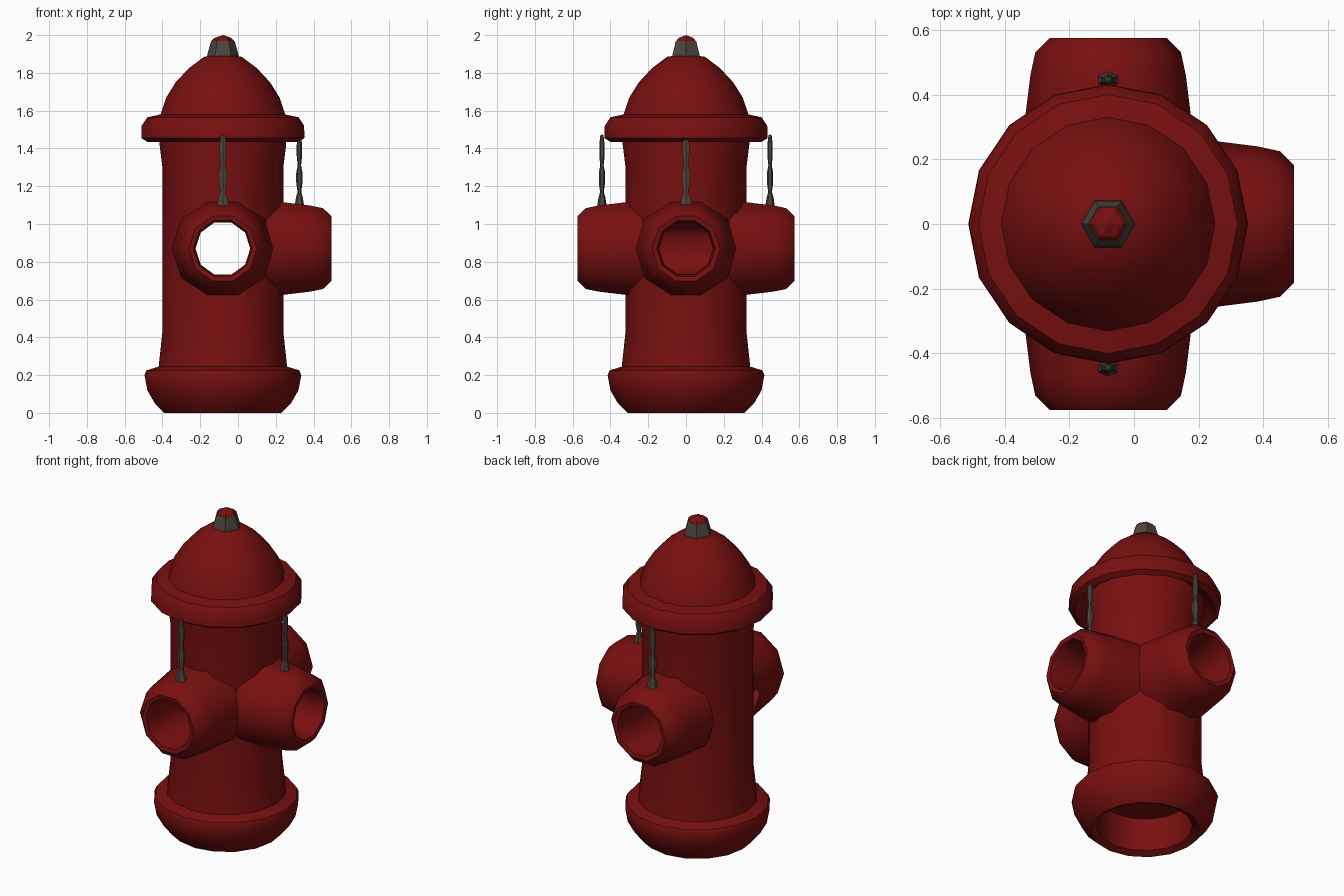
import bpy, bmesh, math
from mathutils import Matrix, Vector

cube = bpy.data.objects.get("Cube")
if cube:
    bpy.data.objects.remove(cube)

AXIS = Vector((-0.08, 0, 0))      # the barrel stands off centre
PORT_Z = 0.87


def material(name, rgb):
    m = bpy.data.materials.new(name)
    m.use_nodes = True
    m.diffuse_color = (*rgb, 1)
    m.node_tree.nodes["Principled BSDF"].inputs["Base Color"].default_value = (*rgb, 1)
    return m


RED = material("hydrant red", (0.19, 0.005, 0.005))
GREY = material("worn iron", (0.075, 0.06, 0.048))


def revolve(name, profile, sides, mat, matrix=Matrix(), turn=0.0):
    """Spin (radius, height) points round z; a zero radius closes the end."""
    bm = bmesh.new()
    rings = []
    for r, z in profile:
        count = sides if r > 0 else 1
        rings.append([bm.verts.new((r * math.cos(turn + math.tau * i / sides),
                                    r * math.sin(turn + math.tau * i / sides), z))
                      for i in range(count)])
    for a, b in zip(rings, rings[1:]):
        for i in range(sides):
            j = (i + 1) % sides
            loop = [a[i % len(a)], a[j % len(a)], b[j % len(b)], b[i % len(b)]]
            bm.faces.new(list(dict.fromkeys(loop)))
    bmesh.ops.recalc_face_normals(bm, faces=bm.faces)
    bm.transform(matrix)
    mesh = bpy.data.meshes.new(name)
    bm.to_mesh(mesh)
    bm.free()
    mesh.materials.append(mat)
    obj = bpy.data.objects.new(name, mesh)
    bpy.context.collection.objects.link(obj)
    return obj


def smooth(obj, degrees=40):
    bpy.ops.object.select_all(action="DESELECT")
    obj.select_set(True)
    bpy.context.view_layer.objects.active = obj
    bpy.ops.object.shade_smooth_by_angle(angle=math.radians(degrees))


def outward(angle):
    """Lay a z-axis part out sideways from the barrel at port height."""
    return (Matrix.Translation(AXIS + Vector((0, 0, PORT_Z)))
            @ Matrix.Rotation(angle, 4, "Z") @ Matrix.Rotation(math.pi / 2, 4, "Y"))


stand = Matrix.Translation(AXIS)

# Barrel with base flange and hollow foot
barrel = revolve("barrel", [
    (0, 0.25), (0.26, 0.22), (0.27, 0.02), (0.31, 0.0), (0.36, 0.05), (0.4, 0.12),
    (0.415, 0.2), (0.405, 0.225), (0.34, 0.245), (0.32, 0.43), (0.32, 1.3),
    (0.335, 1.42), (0.335, 1.49), (0, 1.49)], 16, RED, stand)

# Outlets and the bores that open them into the barrel
directions = {"front": -math.pi / 2, "back": math.pi / 2, "left": 0}
nozzle = [(0.27, 0.22), (0.255, 0.34), (0.24, 0.46), (0.225, 0.53), (0.18, 0.575),
          (0.155, 0.57), (0.145, 0.5), (0.145, 0.28)]
for side, angle in directions.items():
    smooth(revolve(side + "_nozzle", nozzle, 10, RED, outward(angle), math.pi / 10))

bores = [
    revolve("through_bore", [(0, -0.5), (0.145, -0.5), (0.145, 0.5), (0, 0.5)],
            10, RED, outward(-math.pi / 2), math.pi / 10),
    revolve("side_bore", [(0, 0.0), (0.143, 0.0), (0.143, 0.5), (0, 0.5)],
            10, RED, outward(0), math.pi / 10)]
for bore in bores:
    bore.hide_render = True
    bore.hide_set(True)
    cut = barrel.modifiers.new(bore.name, "BOOLEAN")
    cut.operation, cut.solver, cut.object = "DIFFERENCE", "EXACT", bore
    bpy.context.view_layer.objects.active = barrel
    bpy.ops.object.modifier_apply(modifier=cut.name)
    bpy.data.objects.remove(bore)
smooth(barrel)

# Domed bonnet with an overhanging rim
smooth(revolve("bonnet", [
    (0.3, 1.49), (0.35, 1.475), (0.4, 1.435), (0.432, 1.455), (0.43, 1.52),
    (0.4, 1.565), (0.33, 1.58), (0.3, 1.67), (0.25, 1.75), (0.18, 1.825),
    (0.1, 1.885), (0, 1.9)], 16, RED, stand))

# Six-sided operating nut with a red tip
revolve("nut", [(0.085, 1.87), (0.082, 1.9), (0.062, 1.97), (0, 1.97)], 6, GREY, stand)
revolve("nut_tip", [(0.061, 1.968), (0.045, 1.985), (0, 2.0)], 6, RED, stand)

# Cap chains hanging from the rim to each outlet
links = [(0, 1.09), (0.036, 1.095), (0.026, 1.14), (0.014, 1.17), (0.024, 1.22),
         (0.024, 1.27), (0.013, 1.31), (0.02, 1.36), (0.02, 1.42), (0.012, 1.47), (0, 1.475)]
for side, angle in directions.items():
    reach = 0.405 if side == "left" else 0.445
    spot = AXIS + Vector((math.cos(angle), math.sin(angle), 0)) * reach
    flat = Matrix.Rotation(angle, 4, "Z") @ Matrix.Diagonal((0.7, 1, 1, 1))
    smooth(revolve(side + "_chain", links, 6, GREY, Matrix.Translation(spot) @ flat), 30)
